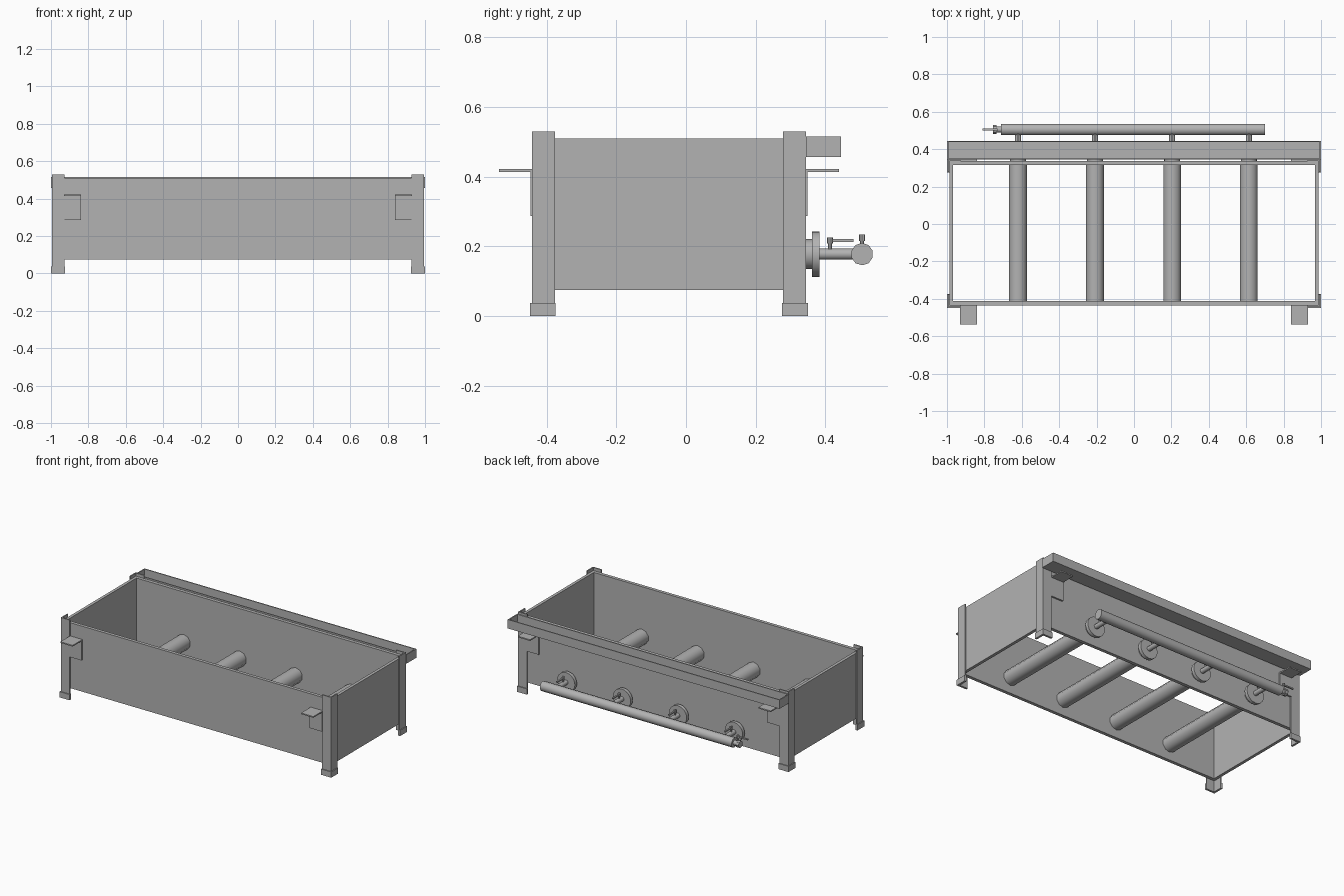
import bpy
import math
from mathutils import Vector

cube = bpy.data.objects.get("Cube")
if cube:
    bpy.data.objects.remove(cube, do_unlink=True)

steel = bpy.data.materials.new("brushed_steel")
GREY = (0.45, 0.45, 0.45, 1)
steel.use_nodes = True
steel.diffuse_color = GREY
steel.node_tree.nodes["Principled BSDF"].inputs["Base Color"].default_value = GREY

YC = -0.049          # centre of the firebox in y


def finish(name):
    ob = bpy.context.object
    ob.name = name
    ob.data.materials.append(steel)
    return ob


def box(name, x, y, z):
    """Box from (min, max) pairs, in any order."""
    bpy.ops.mesh.primitive_cube_add(
        size=1, location=[sum(p) / 2 for p in (x, y, z)])
    ob = finish(name)
    ob.scale = [abs(p[1] - p[0]) for p in (x, y, z)]
    bpy.ops.object.transform_apply(location=False, rotation=False)
    return ob


def rod(name, a, b, r, sides=12):
    """Cylinder between two points."""
    a, b = Vector(a), Vector(b)
    d = b - a
    bpy.ops.mesh.primitive_cylinder_add(
        vertices=sides, radius=r, depth=d.length, location=(a + b) / 2,
        rotation=d.to_track_quat("Z", "Y").to_euler())
    ob = finish(name)
    bpy.ops.object.shade_smooth_by_angle(angle=math.radians(40))
    return ob


def angle_iron(name, sx, sy, half_x, half_y, width, thick, z):
    """L-shaped corner piece extruded upward from its profile."""
    profile = [(0, 0), (width, 0), (width, thick), (thick, thick),
               (thick, width), (0, width)]
    pts = [(sx * (half_x - u), YC + sy * (half_y - v)) for u, v in profile]
    if sx * sy < 0:
        pts.reverse()
    n = len(pts)
    verts = [(x, y, h) for h in z for x, y in pts]
    faces = [list(range(n))[::-1], list(range(n, 2 * n))]
    faces += [[i, (i + 1) % n, (i + 1) % n + n, i + n] for i in range(n)]
    mesh = bpy.data.meshes.new(name)
    mesh.from_pydata(verts, [], faces)
    mesh.materials.append(steel)
    bpy.context.collection.objects.link(bpy.data.objects.new(name, mesh))


# Firebox walls, open above and below
WALL = (0.075, 0.51)
for sy, side in ((-1, "front"), (1, "back")):
    box(side + "_wall", (-0.987, 0.987),
        (YC + sy * 0.386, YC + sy * 0.364), WALL)
for sx, side in ((-1, "right"), (1, "left")):
    box(side + "_wall", (sx * 0.987, sx * 0.967), (YC - 0.37, YC + 0.37), WALL)

# Corner legs, feet and handle brackets
for sx, lr in ((-1, "right"), (1, "left")):
    for sy, fb in ((-1, "front"), (1, "back")):
        tag = fb + "_" + lr
        angle_iron(tag + "_leg", sx, sy, 0.994, 0.393, 0.066, 0.008, (0.0, 0.53))
        angle_iron(tag + "_foot", sx, sy, 0.999, 0.399, 0.074, 0.014, (0.0, 0.038))
        span = (sx * 0.93, sx * 0.84)
        box(tag + "_bracket_plate", span,
            (YC + sy * 0.385, YC + sy * 0.397), (0.287, 0.422))
        box(tag + "_bracket_shelf", span,
            (YC + sy * 0.39, YC + sy * 0.488), (0.414, 0.422))

# Shallow tray along the back
box("tray_floor", (-1, 1), (0.344, 0.445), (0.457, 0.464))
box("tray_lip", (-1, 1), (0.438, 0.445), (0.457, 0.516))
box("tray_inner_lip", (-0.995, 0.995), (0.344, 0.351), (0.457, 0.516))
for sx, lr in ((-1, "right"), (1, "left")):
    box("tray_end_" + lr, (sx, sx * 0.993), (0.344, 0.445), (0.457, 0.516))

# Burners with flanges, feed pipes and taps
BZ = 0.178
for i, x in enumerate((-0.62, -0.208, 0.204, 0.614), 1):
    n = str(i)
    rod("burner_tube_" + n, (x, -0.418, BZ), (x, 0.33, BZ), 0.05, 10)
    rod("flange_hub_" + n, (x, 0.33, BZ), (x, 0.362, BZ), 0.043, 16)
    rod("flange_disc_" + n, (x, 0.361, BZ), (x, 0.383, BZ), 0.065, 20)
    rod("feed_pipe_" + n, (x, 0.38, BZ), (x, 0.49, BZ), 0.016)
    rod("tap_stem_" + n, (x, 0.413, BZ), (x, 0.413, 0.212), 0.006, 8)
    rod("tap_cap_" + n, (x, 0.413, 0.208), (x, 0.413, 0.226), 0.009, 8)
    box("tap_lever_" + n, (x - 0.005, x + 0.005), (0.413, 0.48), (0.213, 0.221))

# Gas manifold with its main valve
MY = 0.505
rod("manifold", (-0.71, MY, BZ), (0.70, MY, BZ), 0.032, 10)
rod("inlet_pipe", (-0.755, MY, BZ), (-0.70, MY, BZ), 0.016)
rod("inlet_collar", (-0.755, MY, BZ), (-0.735, MY, BZ), 0.023, 8)
rod("main_valve_stem", (-0.737, MY, BZ), (-0.737, MY, 0.22), 0.006, 8)
rod("main_valve_cap", (-0.737, MY, 0.216), (-0.737, MY, 0.235), 0.009, 8)
box("main_valve_lever", (-0.81, -0.737), (MY - 0.005, MY + 0.005), (0.221, 0.229))
